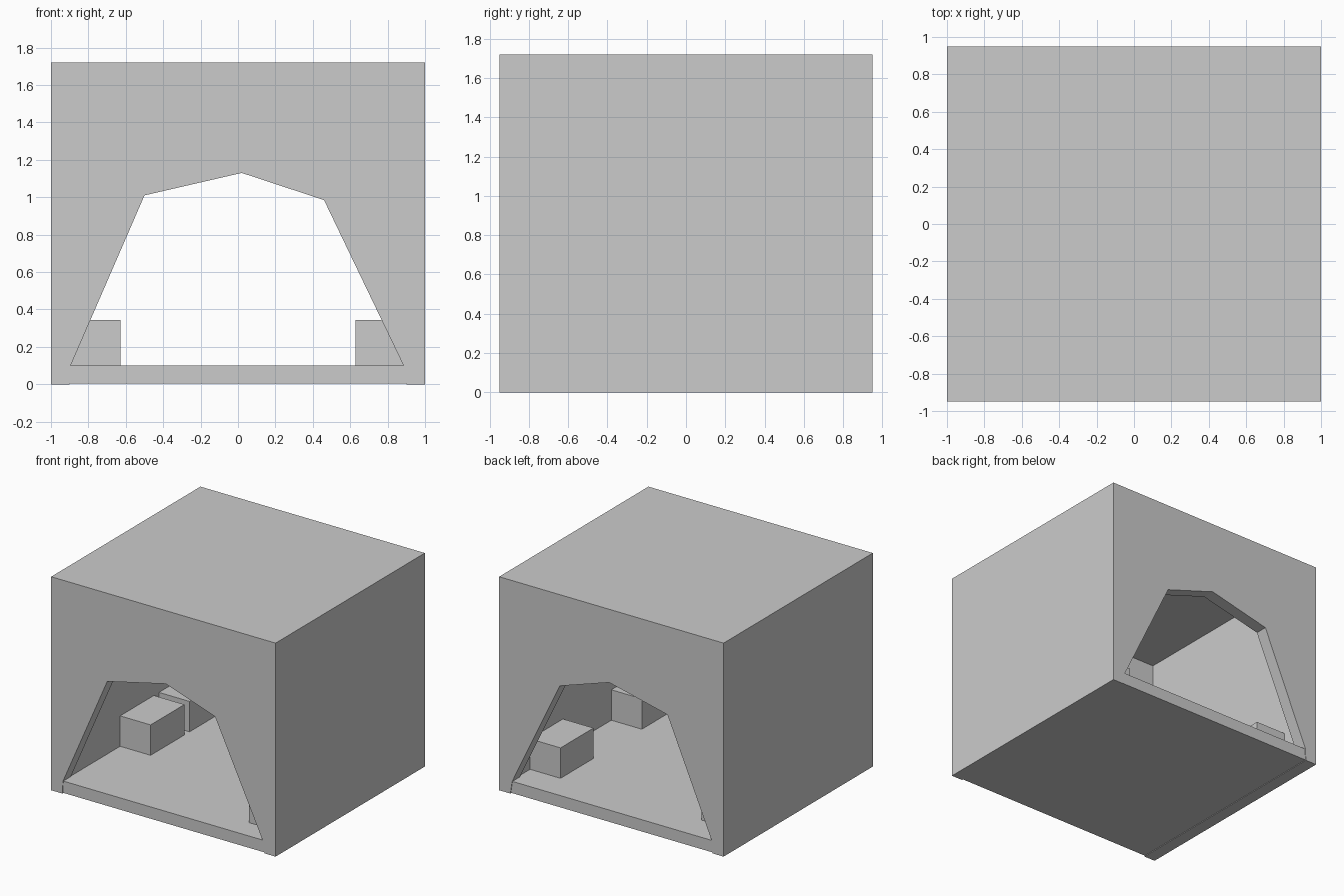
import bpy
import bmesh
from mathutils import Vector

if "Cube" in bpy.data.objects:
    bpy.data.objects.remove(bpy.data.objects["Cube"])

W, D, H = 1.0, 0.95, 1.72   # half width, half depth, height
T = 0.1                     # wall thickness


def finish(name, bm):
    bmesh.ops.recalc_face_normals(bm, faces=bm.faces)
    mesh = bpy.data.meshes.new(name)
    bm.to_mesh(mesh)
    bm.free()
    obj = bpy.data.objects.new(name, mesh)
    bpy.context.collection.objects.link(obj)
    return obj


def box(name, lo, hi):
    lo, hi = Vector(lo), Vector(hi)
    bm = bmesh.new()
    bmesh.ops.create_cube(bm, size=1)
    bmesh.ops.scale(bm, vec=hi - lo, verts=bm.verts)
    bmesh.ops.translate(bm, vec=(lo + hi) / 2, verts=bm.verts)
    return finish(name, bm)


def slab_xz(name, profile, y0, y1):
    bm = bmesh.new()
    face = bm.faces.new([bm.verts.new((x, y0, z)) for x, z in profile])
    ext = bmesh.ops.extrude_face_region(bm, geom=[face])
    moved = [v for v in ext["geom"] if isinstance(v, bmesh.types.BMVert)]
    bmesh.ops.translate(bm, vec=(0, y1 - y0, 0), verts=moved)
    return finish(name, bm)


# End walls with the irregular cave-like opening
opening = [(-0.9, 0), (-0.895, 0.1), (-0.5, 1.01), (0.02, 1.13),
           (0.46, 0.985), (0.885, 0.1), (0.9, 0)]
wall = [(W, 0), (W, H), (-W, H), (-W, 0)] + opening
slab_xz("front_wall", wall, -D, -D + T)
slab_xz("back_wall", wall, D - T, D)

# Side walls between the end walls
for side, s in (("left", -1), ("right", 1)):
    x0, x1 = sorted((s * W, s * (W - T)))
    box(side + "_wall", (x0, -D + T, 0), (x1, D - T, H))

# Roof and floor
box("roof", (-W + T, -D + T, H - T), (W - T, D - T, H))
box("floor", (-W + T, -D + 0.005, 0.005), (W - T, D - 0.005, T))

# Ledge blocks along the side walls: side, start and end in y
blocks = [(-1, -0.215, 0.215), (-1, 0.28, 0.70),
          (1, -0.755, -0.335), (1, 0.28, 0.70)]
for i, (s, y0, y1) in enumerate(blocks, 1):
    x0, x1 = sorted((s * (W - T), s * 0.628))
    box(f"ledge_block_{i}", (x0, y0, T), (x1, y1, 0.345))
